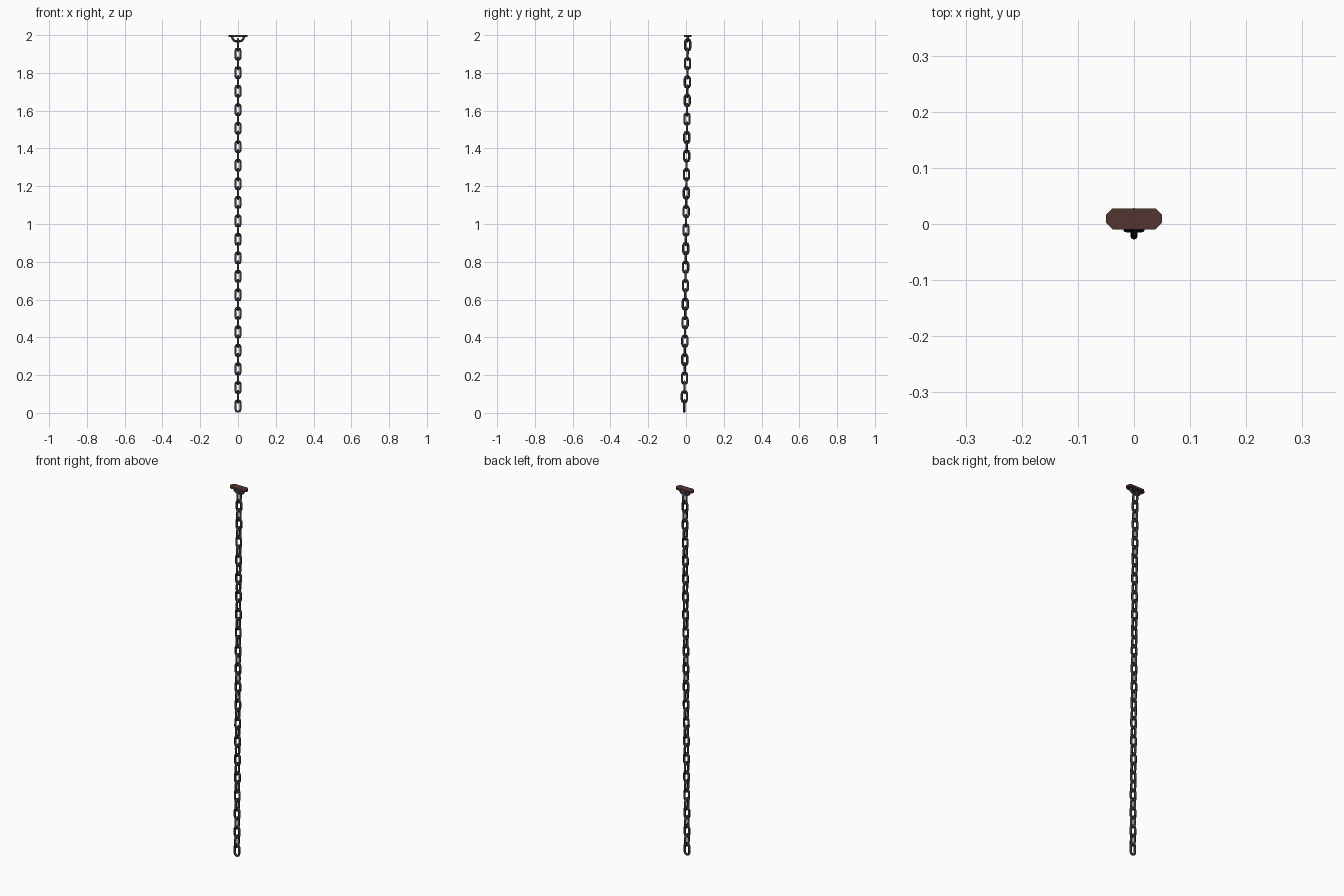
import bpy, bmesh, math
from mathutils import Vector

if "Cube" in bpy.data.objects:
    bpy.data.objects.remove(bpy.data.objects["Cube"])


def material(name, color):
    m = bpy.data.materials.new(name)
    m.diffuse_color = (*color, 1)
    m.use_nodes = True
    m.node_tree.nodes["Principled BSDF"].inputs["Base Color"].default_value = m.diffuse_color
    return m


iron = material("iron", (0.04, 0.04, 0.048))
rust = material("rusty_brown", (0.085, 0.036, 0.03))


def tube(bm, path, radius, closed, sides=8):
    """Sweep a round wire along a path lying in the XZ plane."""
    n, rings = len(path), []
    for i, p in enumerate(path):
        a = path[(i - 1) % n] if closed or i > 0 else p
        b = path[(i + 1) % n] if closed or i < n - 1 else p
        t = (b - a).normalized()
        side, up = Vector((t.z, 0, -t.x)), Vector((0, 1, 0))
        rings.append([bm.verts.new(p + radius * (side * math.cos(w) + up * math.sin(w)))
                      for w in (2 * math.pi * k / sides for k in range(sides))])
    for i in range(n if closed else n - 1):
        r, s = rings[i], rings[(i + 1) % n]
        for k in range(sides):
            bm.faces.new((r[k], r[(k + 1) % sides], s[(k + 1) % sides], s[k]))
    if not closed:
        bm.faces.new(rings[0])
        bm.faces.new(rings[-1])
    bmesh.ops.recalc_face_normals(bm, faces=bm.faces)


def finish(bm, name, mat, smooth=True):
    me = bpy.data.meshes.new(name)
    bm.to_mesh(me)
    bm.free()
    me.materials.append(mat)
    for p in me.polygons:
        p.use_smooth = smooth
    return me


def add(name, mesh):
    ob = bpy.data.objects.new(name, mesh)
    bpy.context.collection.objects.link(ob)
    return ob


# Chain link: stadium-shaped wire loop
WIRE, ARC, HALF = 0.006, 0.0135, 0.0365
straight = HALF - WIRE - ARC
path = []
for start, z in ((0, straight), (math.pi, -straight)):
    for k in range(5):
        a = start + math.pi * k / 4
        path.append(Vector((ARC * math.cos(a), 0, z + ARC * math.sin(a))))
bm = bmesh.new()
tube(bm, path, WIRE, True)
link_mesh = finish(bm, "chain_link", iron)

# Chain: links alternate by a quarter turn and lean slightly forward
COUNT, Z0, Z1 = 40, 0.0368, 1.948
for i in range(COUNT):
    f = i / (COUNT - 1)
    link = add(f"chain_link_{i + 1}", link_mesh)
    link.location = (0, -0.009 + 0.018 * f, Z0 + (Z1 - Z0) * f)
    link.rotation_euler = (-0.009, 0, math.pi / 2 * (i % 2))

# Ceiling plate: chamfered rectangle
PY, W, D, C = 0.009, 0.05, 0.019, 0.012
corners = [(W, -D + C), (W, D - C), (W - C, D), (-W + C, D),
           (-W, D - C), (-W, -D + C), (-W + C, -D), (W - C, -D)]
bm = bmesh.new()
face = bm.faces.new([bm.verts.new((x, y + PY, 1.989)) for x, y in corners])
ext = bmesh.ops.extrude_face_region(bm, geom=[face])
bmesh.ops.translate(bm, vec=(0, 0, 0.011),
                    verts=[v for v in ext["geom"] if isinstance(v, bmesh.types.BMVert)])
bmesh.ops.recalc_face_normals(bm, faces=bm.faces)
add("ceiling_plate", finish(bm, "ceiling_plate", rust, False))

# Hanging loop under the plate
half = [(0.031, 1.992), (0.029, 1.982), (0.022, 1.972), (0.011, 1.967)]
pts = half + [(-x, z) for x, z in reversed(half)]
bm = bmesh.new()
tube(bm, [Vector((x, 0, z)) for x, z in pts], WIRE, False)
add("hanging_loop", finish(bm, "hanging_loop", iron)).location.y = PY
